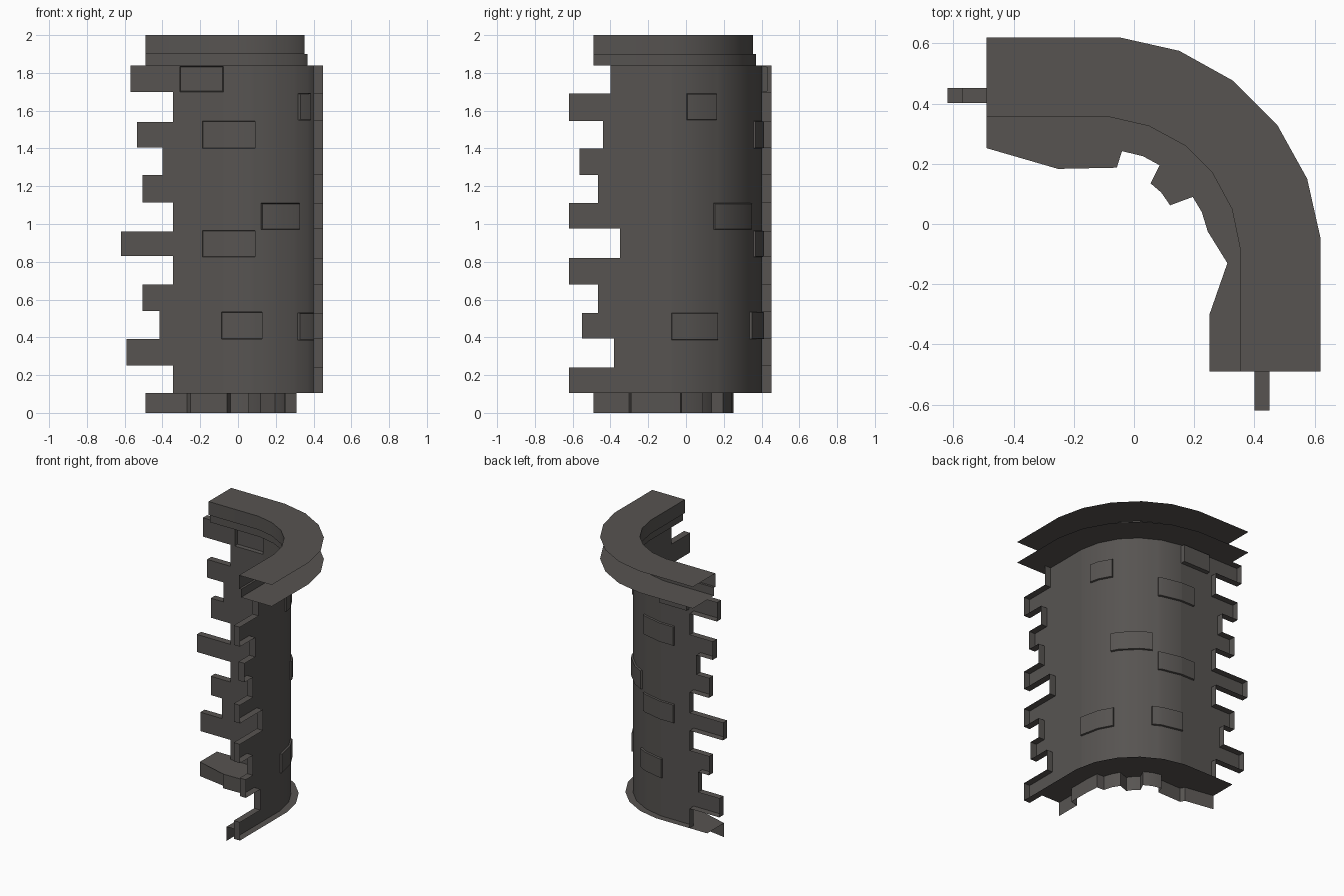
import bpy, bmesh, math

if "Cube" in bpy.data.objects:
    bpy.data.objects.remove(bpy.data.objects["Cube"])

stone = bpy.data.materials.new("dark_stone")
stone.diffuse_color = (0.095, 0.088, 0.083, 1)
stone.use_nodes = True
stone.node_tree.nodes["Principled BSDF"].inputs["Base Color"].default_value = stone.diffuse_color

# Plan path: inner line and outer line of the rounded corner, 0.265 apart
INNER = [(-.49, .355), (-.08, .355), (.05, .325), (.17, .26),
         (.26, .17), (.325, .05), (.352, -.08), (.352, -.49)]
OUTER = [(-.49, .62), (-.05, .62), (.15, .575), (.33, .475),
         (.475, .33), (.575, .15), (.62, -.05), (.62, -.49)]
WALL, BACK = .047, .097          # offsets of the wall sheet and the rim's back edge


def line(d):
    t = d / .265
    return [(a[0] + (b[0] - a[0]) * t, a[1] + (b[1] - a[1]) * t)
            for a, b in zip(INNER, OUTER)]


NODES = line(WALL)
S = [x - y for x, y in NODES]


def point(s):
    """Point of the wall line where x - y equals s."""
    i = max(k for k in range(len(S) - 1) if k == 0 or S[k] <= s)
    t = (s - S[i]) / (S[i + 1] - S[i])
    a, b = NODES[i], NODES[i + 1]
    return a[0] + (b[0] - a[0]) * t, a[1] + (b[1] - a[1]) * t


def finish(name, bm, smooth=None):
    bmesh.ops.remove_doubles(bm, verts=bm.verts, dist=1e-4)
    me = bpy.data.meshes.new(name)
    bm.to_mesh(me)
    bm.free()
    ob = bpy.data.objects.new(name, me)
    bpy.context.collection.objects.link(ob)
    me.materials.append(stone)
    if smooth:
        bpy.ops.object.select_all(action='DESELECT')
        ob.select_set(True)
        bpy.context.view_layer.objects.active = ob
        bpy.ops.object.shade_smooth_by_angle(angle=math.radians(smooth))
    return ob


def face(bm, *pts):
    return bm.faces.new([bm.verts.new(p) for p in pts])


# Curved wall sheet with shallow recessed bricks: (s0, s1, z0, z1, depth)
BRICKS = [(-.71, -.48, 1.70, 1.835, .03), (-.59, -.267, 1.40, 1.545, .012),
          (-.22, .18, .97, 1.11, .012), (-.59, -.267, .825, .965, .012),
          (-.49, -.21, .39, .535, .012), (.158, .38, 1.55, 1.69, .012),
          (.15, .476, .385, .53, .012)]
ZB, ZT = .105, 1.84
XL = -.345
YR = -.35
YW, XW = NODES[0][1], NODES[-1][0]
ss = sorted({XL - YW, XW - YR} | set(S[1:-1]) | {v for b in BRICKS for v in b[:2]})
zs = sorted({ZB, ZT} | {v for b in BRICKS for v in b[2:4]})
bm = bmesh.new()
grid = [[bm.verts.new((*point(s), z)) for z in zs] for s in ss]
recess = [[] for _ in BRICKS]
for i in range(len(ss) - 1):
    for j in range(len(zs) - 1):
        f = bm.faces.new((grid[i][j], grid[i + 1][j], grid[i + 1][j + 1], grid[i][j + 1]))
        sm, zm = (ss[i] + ss[i + 1]) / 2, (zs[j] + zs[j + 1]) / 2
        for k, b in enumerate(BRICKS):
            if b[0] < sm < b[1] and b[2] < zm < b[3]:
                recess[k].append(f)
bm.normal_update()
for b, faces in zip(BRICKS, recess):
    bmesh.ops.inset_region(bm, faces=faces, thickness=.003, depth=-b[4], use_even_offset=True)
finish("curved_wall", bm, 40)

# Toothed ends: (top z, reach) from top to bottom
LEFT = [(1.84, -.57), (1.70, XL), (1.54, -.535), (1.405, -.40), (1.26, -.505), (1.115, XL),
        (.96, -.62), (.83, XL), (.68, -.505), (.54, -.415), (.39, -.59), (.25, XL)]
RIGHT = [(1.84, -.40), (1.69, -.62), (1.545, -.44), (1.40, -.565), (1.26, -.465), (1.11, -.62),
         (.975, YR), (.82, -.62), (.68, -.465), (.53, -.55), (.395, -.38), (.24, -.62)]


def teeth(name, steps, start, a, b, swap):
    """Front faces plus the rim that returns backwards, open behind."""
    put = (lambda u, v, z: (v, u, z)) if swap else (lambda u, v, z: (u, v, z))
    bm = bmesh.new()
    bottoms = [z for z, _ in steps[1:]] + [ZB]
    prev = start
    for (z1, e), z0 in zip(steps, bottoms):
        if e < start:
            face(bm, *[put(*p) for p in ((e, a, z0), (start, a, z0), (start, a, z1), (e, a, z1))])
        face(bm, *[put(*p) for p in ((e, b, z0), (e, a, z0), (e, a, z1), (e, b, z1))])
        lo, hi = sorted((prev, e))
        ledge = [(lo, a, z1), (hi, a, z1), (hi, b, z1), (lo, b, z1)]
        if e > prev:
            ledge.reverse()
        face(bm, *[put(*p) for p in ledge])
        prev = e
    if prev < start:
        face(bm, *[put(*p) for p in ((start, a, ZB), (prev, a, ZB), (prev, b, ZB), (start, b, ZB))])
    if swap:
        bmesh.ops.reverse_faces(bm, faces=bm.faces)
    finish(name, bm)


teeth("left_teeth", LEFT, XL, YW, line(BACK)[0][1], False)
teeth("right_teeth", RIGHT, YR, XW, line(BACK)[-1][0], True)

# Cornice: stepped open channel swept round the corner
PROFILE = [(.265, 2), (0, 2), (0, 1.9), (.016, 1.9), (.016, 1.84), (.265, 1.84)]
bm = bmesh.new()
rows = [[(*p, z) for p in line(d)] for d, z in PROFILE]
for r0, r1 in zip(rows, rows[1:]):
    for i in range(len(r0) - 1):
        face(bm, r0[i], r1[i], r1[i + 1], r0[i + 1])
finish("cornice", bm, 50)

# Base: broken-edged plinth with an open underside
EDGE = [(-.49, .252), (-.27, .215), (-.252, .183), (-.057, .187), (-.04, .242), (.03, .225),
        (.085, .195), (.055, .135), (.09, .105), (.12, .062), (.195, .09), (.225, .04),
        (.245, -.025), (.303, -.028), (.31, -.13), (.31, -.29), (.25, -.302), (.25, -.49)]
bm = bmesh.new()
for p, q in zip(EDGE, EDGE[1:]):
    face(bm, (*p, 0), (*q, 0), (*q, ZB), (*p, ZB))
top = face(bm, *[(*p, ZB) for p in EDGE + line(BACK)[::-1]])
bmesh.ops.triangulate(bm, faces=[top])
finish("broken_plinth", bm, 40)
